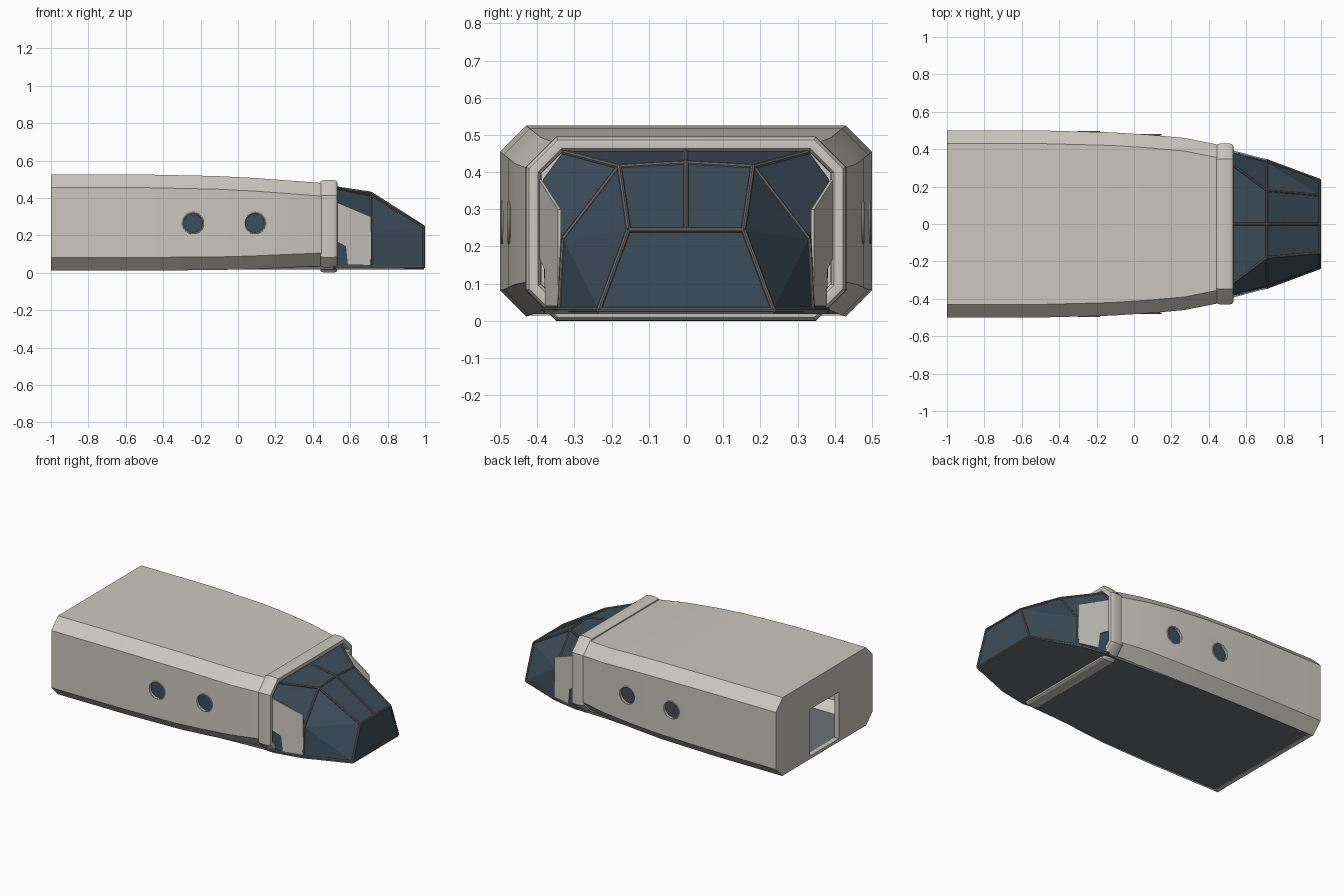
import bpy, bmesh, math
from mathutils import Vector

if "Cube" in bpy.data.objects:
    bpy.data.objects.remove(bpy.data.objects["Cube"])


def material(name, rgb):
    m = bpy.data.materials.new(name)
    m.diffuse_color = (*rgb, 1)
    m.use_nodes = True
    m.node_tree.nodes["Principled BSDF"].inputs["Base Color"].default_value = m.diffuse_color
    return m


CREAM = material("cream_shell", (0.60, 0.58, 0.53))
GLASS = material("dark_blue_glass", (0.045, 0.075, 0.105))
FRAME = material("grey_frame", (0.15, 0.15, 0.145))
FLOOR = material("slate_floor", (0.15, 0.16, 0.18))


def make(name, verts, faces, mat, smooth=False):
    mesh = bpy.data.meshes.new(name)
    mesh.from_pydata(verts, [], faces)
    bm = bmesh.new()
    bm.from_mesh(mesh)
    bmesh.ops.recalc_face_normals(bm, faces=bm.faces)
    bm.to_mesh(mesh)
    bm.free()
    mesh.materials.append(mat)
    ob = bpy.data.objects.new(name, mesh)
    bpy.context.collection.objects.link(ob)
    if smooth:
        smooth_shade(ob)
    return ob


def activate(ob):
    bpy.ops.object.select_all(action='DESELECT')
    ob.select_set(True)
    bpy.context.view_layer.objects.active = ob


def smooth_shade(ob):
    activate(ob)
    bpy.ops.object.shade_smooth_by_angle(angle=math.radians(30))


def octagon(w, z0, z1, c):
    """Chamfered rectangle in (y, z), starting and ending at the bottom edge."""
    return [(w - c, z0), (w, z0 + c), (w, z1 - c), (w - c, z1),
            (c - w, z1), (-w, z1 - c), (-w, z0 + c), (c - w, z0)]


def prism(name, outline, place, a, b, mat):
    """Extrude a 2D outline between two values of the remaining axis."""
    n = len(outline)
    verts = [place(p, t) for t in (a, b) for p in outline]
    faces = [tuple(range(n)), tuple(range(n, 2 * n))]
    faces += [(i, (i + 1) % n, (i + 1) % n + n, i + n) for i in range(n)]
    return make(name, verts, faces, mat)


def cut(ob, cutter):
    cutter.hide_render = True
    activate(ob)
    mod = ob.modifiers.new("cut", 'BOOLEAN')
    mod.operation = 'DIFFERENCE'
    mod.solver = 'EXACT'
    mod.object = cutter
    bpy.ops.object.modifier_apply(modifier=mod.name)
    bpy.data.objects.remove(cutter)


def rod(name, a, b, r=0.007):
    a, b = Vector(a), Vector(b)
    bpy.ops.mesh.primitive_cylinder_add(vertices=8, radius=r, depth=(b - a).length,
                                        location=(a + b) / 2)
    ob = bpy.context.object
    ob.name = name
    ob.rotation_euler = (b - a).to_track_quat('Z', 'Y').to_euler()
    ob.data.materials.append(FRAME)
    smooth_shade(ob)


def disc(name, x, y, z, r, depth, mat):
    bpy.ops.mesh.primitive_cylinder_add(vertices=32, radius=r, depth=depth, location=(x, y, z),
                                        rotation=(math.pi / 2, 0, 0))
    ob = bpy.context.object
    ob.name = name
    ob.data.materials.append(mat)
    return ob


# hull: chamfered section lofted along x, open below and in front
stations = [(-1, .5, .012, .525), (-.5, .5, .012, .525), (-.12, .49, .014, .517),
            (.08, .477, .02, .507), (.27, .46, .028, .493), (.47, .42, .036, .478)]
verts = [(x, y, z) for x, w, z0, z1 in stations for y, z in octagon(w, z0, z1, .07)]
faces = [(s * 8 + i, s * 8 + i + 1, s * 8 + i + 9, s * 8 + i + 8)
         for s in range(len(stations) - 1) for i in range(7)]
hull = make("hull", verts, faces, CREAM)
activate(hull)
# make sure the shell thickens inward
if sum(p.normal.z for p in hull.data.polygons if p.center.z > .45) < 0:
    hull.data.flip_normals()
mod = hull.modifiers.new("thickness", 'SOLIDIFY')
mod.thickness = .025
mod.offset = -1
bpy.ops.object.modifier_apply(modifier=mod.name)

# portholes: holes through both sides, recessed glass and slim bezels
for x, y in ((-.24, .494), (.09, .476)):
    cut(hull, disc("porthole_cutter", x, 0, .265, .053, 1.4, CREAM))
    for side in (-1, 1):
        disc("porthole_glass", x, side * (y - .018), .265, .0535, .008, GLASS)
        bpy.ops.mesh.primitive_torus_add(location=(x, side * y, .265), rotation=(math.pi / 2, 0, 0),
                                         major_radius=.055, minor_radius=.004,
                                         major_segments=32, minor_segments=8)
        bezel = bpy.context.object
        bezel.name = "porthole_bezel"
        bezel.data.materials.append(CREAM)
        smooth_shade(bezel)
smooth_shade(hull)

# rear wall with doorway
wall = prism("rear_wall", octagon(.496, .015, .521, .07), lambda p, t: (t, *p), -1, -.97, CREAM)
cut(wall, prism("door_cutter", [(-.15, .035), (.15, .035), (.15, .34), (-.15, .34)],
                lambda p, t: (t, *p), -1.1, -.9, CREAM))

# floor slab running from the rear wall to the nose tip
half = [(-.99, .425), (-.5, .425), (-.12, .415), (.27, .385), (.47, .375),
        (.53, .38), (.71, .345), (.995, .235)]
outline = half + [(x, -y) for x, y in reversed(half)]
prism("floor", outline, lambda p, t: (*p, t), .018, .034, FLOOR)

# collar: rounded band swept round the front of the hull
verts, n = [], 16
for k in range(n):
    a = 2 * math.pi * k / n
    dx = .046 * math.copysign(abs(math.cos(a)) ** .6, math.cos(a))
    d = .021 * math.copysign(abs(math.sin(a)) ** .6, math.sin(a))
    verts += [(.486 + dx, y, z)
              for y, z in octagon(.41 + d, .021 - d, .475 + d, .07 + .586 * d)]
faces = [(k * 8 + i, k * 8 + (i + 1) % 8, (k + 1) % n * 8 + (i + 1) % 8, (k + 1) % n * 8 + i)
         for k in range(n) for i in range(8)]
make("collar", verts, faces, CREAM, True)

# faceted glass nose, one half at a time
for s in (1, -1):
    A = [(.51, s * .38, .03), (.51, s * .385, .38), (.51, s * .33, .455), (.51, 0, .457)]
    B = [(.71, s * .34, .03), (.71, s * .33, .22), (.71, s * .18, .415), (.71, 0, .425)]
    C = [(.993, s * .235, .03), (.993, s * .155, .245), (.993, 0, .245), (.993, 0, .03)]
    verts = A + B + C
    faces = [(0, 4, 5, 1), (1, 5, 6), (1, 6, 2), (2, 6, 7, 3),   # side and roof
             (4, 8, 5), (5, 8, 9), (5, 9, 6), (6, 9, 10, 7),     # cheeks and windscreen
             (8, 11, 10, 9)]                                     # front pane
    make("nose_glass", verts, faces, GLASS)
    for i, j in ((2, 6), (6, 5), (5, 4), (6, 9), (9, 8), (9, 10), (4, 8), (0, 4), (8, 11), (6, 7)):
        rod("nose_frame", verts[i], verts[j])

    # side panel beside the collar, notched for a low window
    panel = [(.52, .38), (.71, .30), (.71, .04), (.585, .04), (.575, .14), (.52, .17)]
    prism("side_panel", panel,
          lambda p, t: (p[0], s * (.396 - (p[0] - .52) * .27 + t), p[1]), -.008, 0, CREAM)

# centre frame over the nose
rod("centre_frame", (.51, 0, .457), (.71, 0, .427))
rod("centre_frame", (.71, 0, .427), (.993, 0, .247))
